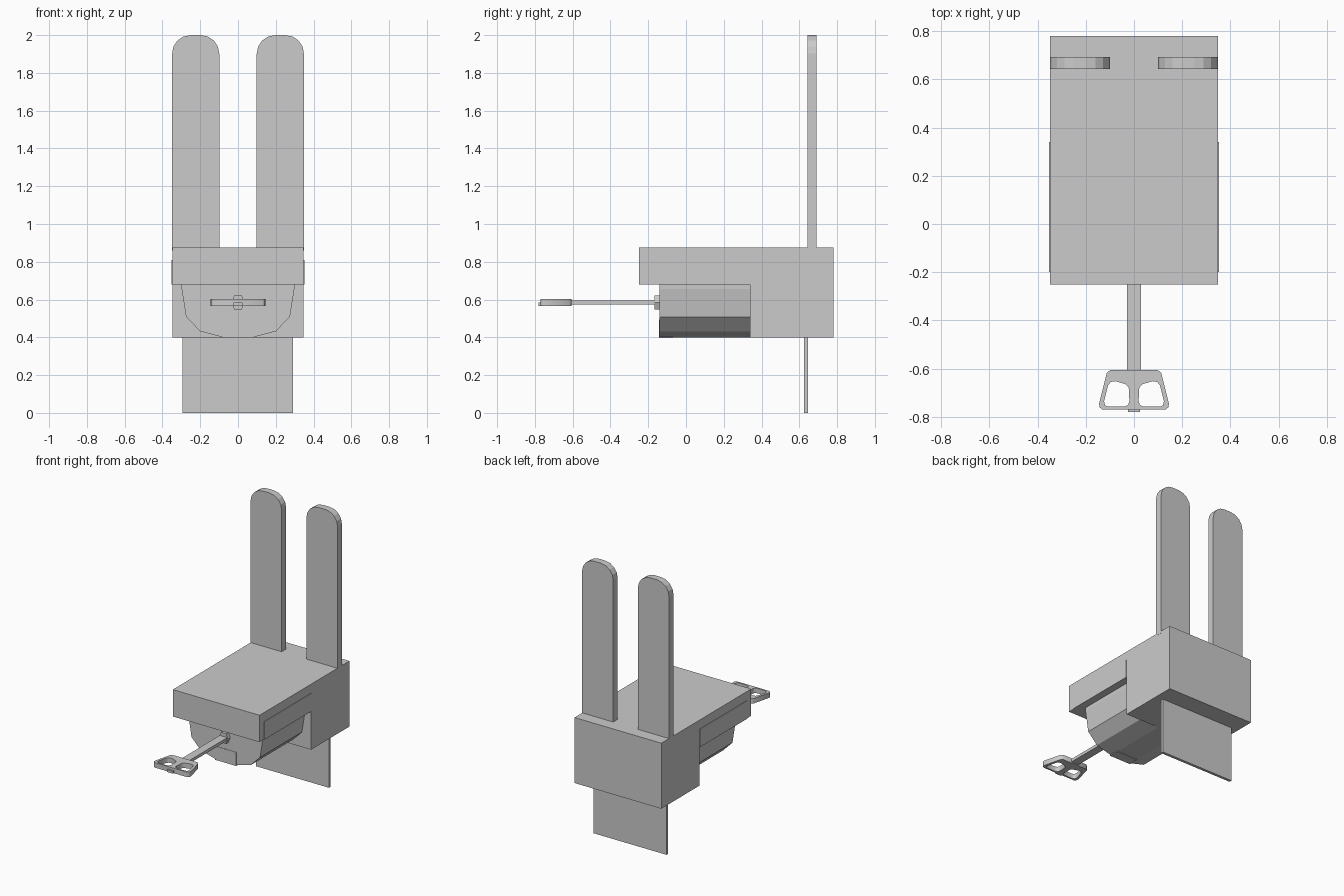
import bpy, bmesh, math

if "Cube" in bpy.data.objects:
    bpy.data.objects.remove(bpy.data.objects["Cube"])


def prism(name, pts, axis, lo, hi):
    """Extrude a 2D profile along an axis: x takes (y,z), y takes (x,z), z takes (x,y)."""
    def place(a, b, t):
        return {'x': (t, a, b), 'y': (a, t, b), 'z': (a, b, t)}[axis]
    bm = bmesh.new()
    low = [bm.verts.new(place(a, b, lo)) for a, b in pts]
    high = [bm.verts.new(place(a, b, hi)) for a, b in pts]
    bm.faces.new(low)
    bm.faces.new(high)
    for i in range(len(pts)):
        j = (i + 1) % len(pts)
        bm.faces.new((low[i], low[j], high[j], high[i]))
    bmesh.ops.recalc_face_normals(bm, faces=bm.faces)
    me = bpy.data.meshes.new(name)
    bm.to_mesh(me)
    bm.free()
    ob = bpy.data.objects.new(name, me)
    bpy.context.collection.objects.link(ob)
    return ob


def box(name, x0, x1, y0, y1, z0, z1):
    return prism(name, [(x0, y0), (x1, y0), (x1, y1), (x0, y1)], 'z', z0, z1)


def mirrored(pts):
    return pts + [(-a, b) for a, b in reversed(pts)]


# L-shaped body: top slab with a deep back block
prism("body", [(-.25, .68), (.34, .68), (.34, .40), (.78, .40), (.78, .875), (-.25, .875)],
      'x', -.348, .348)

# Side strips just proud of the slab
for s, side in ((-1, "left"), (1, "right")):
    x0, x1 = sorted((s * .33, s * .352))
    box(side + "_side_strip", x0, x1, -.2, .34, .68, .81)

# Faceted drum under the slab, with a thin plate on its front lip
prism("drum", mirrored([(.298, .70), (.298, .655), (.275, .508), (.20, .432), (.08, .40)]),
      'y', -.14, .345)
box("drum_lip_plate", -.085, .085, -.143, -.07, .396, .495)

# Tall rounded uprights
for cx, side in ((-.224, "left"), (.224, "right")):
    half, r = .125, .098
    arc = [(half - r + r * math.cos(i * math.pi / 8), 2 - r + r * math.sin(i * math.pi / 8))
           for i in range(5)]
    pts = [(cx + a, b) for a, b in mirrored([(half, .86)] + arc)]
    prism(side + "_upright", pts, 'y', .642, .692)

# Lower tongue plate
box("lower_plate", -.295, .292, .625, .645, 0, .41)

# Hexagonal collar and key shaft
prism("shaft_collar", mirrored([(.035, .585), (.02, .622), (.02, .548)][1:2] + [(.035, .585), (.02, .548)]),
      'y', -.166, -.13)
box("key_shaft", -.03, .03, -.61, -.15, .574, .596)

# Key handle: rounded trapezoid with two openings
outer = mirrored([(.098, -.605), (.113, -.617), (.145, -.745), (.143, -.76), (.13, -.77)])
hole = [(.022, -.678), (.035, -.665), (.075, -.652), (.097, -.655), (.108, -.67), (.124, -.735),
        (.12, -.752), (.108, -.758), (.04, -.758), (.024, -.75), (.019, -.735)]
cu = bpy.data.curves.new("key_handle", 'CURVE')
cu.dimensions = '2D'
cu.fill_mode = 'BOTH'
cu.extrude = .018
for loop in (outer, hole, [(-a, b) for a, b in hole]):
    sp = cu.splines.new('POLY')
    sp.points.add(len(loop) - 1)
    for p, (a, b) in zip(sp.points, loop):
        p.co = (a, b, 0, 1)
    sp.use_cyclic_u = True
handle = bpy.data.objects.new("key_handle", cu)
handle.location.z = .585
bpy.context.collection.objects.link(handle)
bpy.context.view_layer.objects.active = handle
handle.select_set(True)
bpy.ops.object.convert(target='MESH')

# Small end tab on the handle
box("handle_end_tab", -.024, .024, -.78, -.765, .567, .585)
